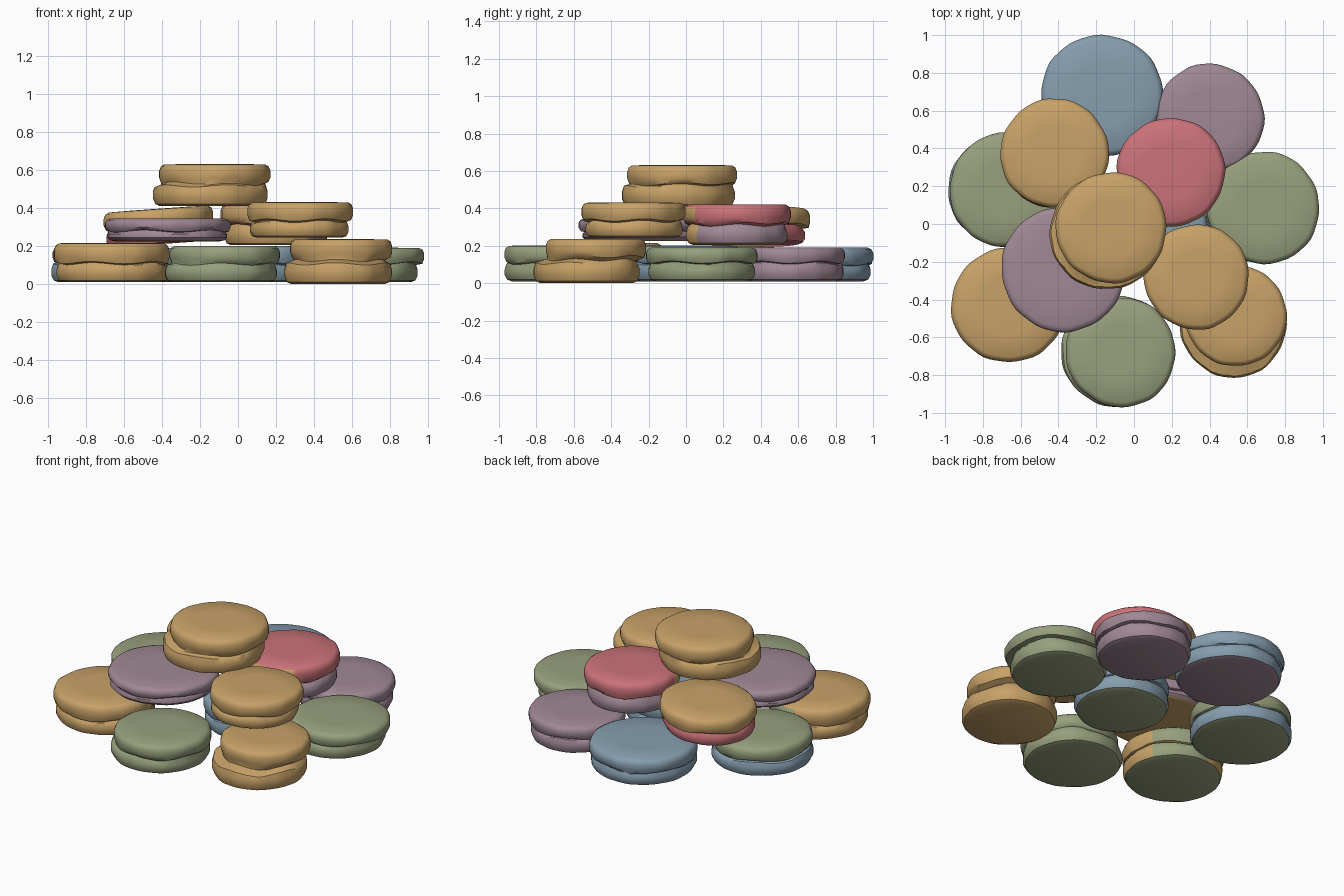
import bpy, bmesh, math, random
from mathutils import Vector

if "Cube" in bpy.data.objects:
    bpy.data.objects.remove(bpy.data.objects["Cube"])

random.seed(4)
SEG = 56


def srgb(r, g, b):
    f = lambda c: (c / 255 / 12.92) if c < 11 else ((c / 255 + 0.055) / 1.055) ** 2.4
    return (f(r), f(g), f(b), 1)


mats = {}
for n, c in {"tan": (200, 162, 104), "green": (151, 160, 125), "mauve": (160, 136, 149),
             "blue": (134, 158, 175), "red": (203, 115, 121)}.items():
    mats[n] = bpy.data.materials.new(n + " shell")
    mats[n].diffuse_color = srgb(*c)
NAMES = list(mats)

# (radius factor, height factor) of the lower and upper shell sides
LOW = [(.87, 0), (.955, .1), (1, .38), (1, .7), (.97, .97)]
UP = [(.97, .03), (1, .3), (1, .65), (.97, .88), (.91, 1), (.5, 1.02)]


def macaron(name, low, up, cols, tilt=(0, 0), groove=.93, accent=None):
    """low/up = (x, y, radius, z0, z1); cols = underside, lower, upper colour;
    accent = (colour, direction angle, half width) on the sides."""
    rings = [(low[0], low[1], low[2] * f, low[3] + (low[4] - low[3]) * h) for f, h in LOW]
    mid = [(a + b) / 2 for a, b in zip(low, up)]
    rings.append((mid[0], mid[1], min(low[2], up[2]) * groove, (low[4] + up[3]) / 2))
    rings += [(up[0], up[1], up[2] * f, up[3] + (up[4] - up[3]) * h) for f, h in UP]
    bm = bmesh.new()
    ph = [[random.uniform(0, 6.28) for _ in range(4)] for _ in range(2)]
    loops = []
    n_low = len(LOW)
    for i, (x, y, r, z) in enumerate(rings):
        p = ph[0] if i <= n_low else ph[1]
        seam = 1 if i in (n_low - 1, n_low, n_low + 1) else 0
        loop = []
        for s in range(SEG):
            a = 2 * math.pi * s / SEG
            w = .008 * math.sin(3 * a + p[0]) + .005 * math.sin(7 * a + p[1]) + .005 * math.sin(13 * a + p[2])
            rr = r * (1 + w + seam * random.uniform(-.012, .006))
            zz = z + seam * .006 * math.sin(5 * a + ph[0][3])
            zz += tilt[0] * (x + rr * math.cos(a) - mid[0]) + tilt[1] * (y + rr * math.sin(a) - mid[1])
            loop.append(bm.verts.new((x + rr * math.cos(a), y + rr * math.sin(a), zz)))
        loops.append(loop)

    def paint(f, col):
        f.smooth = True
        c = f.calc_center_median() - Vector((mid[0], mid[1], 0))
        if accent and len(f.verts) == 4:
            d = (math.atan2(c.y, c.x) - math.radians(accent[1]) + math.pi) % (2 * math.pi) - math.pi
            if abs(d) < math.radians(accent[2]) and abs(f.normal.z) < .75:
                col = accent[0]
        f.material_index = NAMES.index(col)

    for i in range(len(loops) - 1):
        for s in range(SEG):
            t = (s + 1) % SEG
            f = bm.faces.new((loops[i][s], loops[i][t], loops[i + 1][t], loops[i + 1][s]))
            f.normal_update()
            paint(f, cols[0] if i == 0 else cols[1] if i < n_low else cols[2])
    for loop, col, down in ((loops[0], cols[0], True), (loops[-1], cols[2], False)):
        c = bm.verts.new(sum((v.co for v in loop), Vector()) / SEG)
        for s in range(SEG):
            a, b = loop[s], loop[(s + 1) % SEG]
            paint(bm.faces.new((b, a, c) if down else (a, b, c)), col)
    me = bpy.data.meshes.new(name)
    bm.to_mesh(me)
    bm.free()
    for m in mats.values():
        me.materials.append(m)
    ob = bpy.data.objects.new(name, me)
    bpy.context.collection.objects.link(ob)
    bpy.context.view_layer.objects.active = ob
    ob.select_set(True)
    bpy.ops.object.shade_smooth_by_angle(angle=math.radians(40))
    ob.select_set(False)


G, T, M, B, R = "green", "tan", "mauve", "blue", "red"
# bottom layer: ring of seven and one in the middle
macaron("back_biscuit", (-.165, .675, .315, .01, .10), (-.17, .68, .322, .10, .19), (M, B, B), groove=.985)
macaron("back_right_biscuit", (.395, .56, .28, .01, .105), (.40, .56, .288, .11, .19), (M, M, M))
macaron("right_biscuit", (.66, .085, .285, .01, .105), (.685, .085, .297, .11, .19), (G, G, G))
macaron("left_biscuit", (-.68, .18, .302, .01, .105), (-.675, .18, .302, .11, .20), (G, B, G))
macaron("front_left_biscuit", (-.66, -.425, .295, .01, .105), (-.665, -.43, .303, .11, .215), (G, T, T),
        accent=(G, 60, 35))
macaron("front_biscuit", (-.09, -.675, .295, .01, .10), (-.07, -.68, .29, .11, .20), (G, G, G), groove=.95)
macaron("front_right_biscuit", (.525, -.53, .283, .0, .11), (.54, -.485, .268, .14, .235), (T, T, T), groove=.88)
macaron("centre_biscuit", (.10, .0, .28, .01, .105), (.10, .0, .285, .11, .20), (G, B, B))

# middle layer
macaron("middle_left_biscuit", (-.375, -.24, .315, .225, .28), (-.372, -.24, .33, .28, .345), (T, M, M),
        groove=.99)
macaron("middle_back_left_biscuit", (-.42, .36, .275, .21, .295), (-.42, .375, .288, .30, .395), (R, R, T),
        tilt=(.07, 0))
macaron("middle_back_right_biscuit", (.20, .27, .27, .205, .30), (.195, .275, .287, .32, .42), (T, M, R),
        accent=(T, 245, 62))
macaron("middle_right_biscuit", (.32, -.28, .26, .245, .325), (.33, -.28, .278, .335, .43), (T, T, T))

# top
macaron("top_biscuit", (-.145, -.045, .302, .41, .52), (-.12, -.02, .293, .53, .63), (T, T, T), groove=.94)

for m in bpy.data.materials:
    if m.users and not m.is_grease_pencil:
        m.use_nodes = True
        m.node_tree.nodes["Principled BSDF"].inputs["Base Color"].default_value = m.diffuse_color
